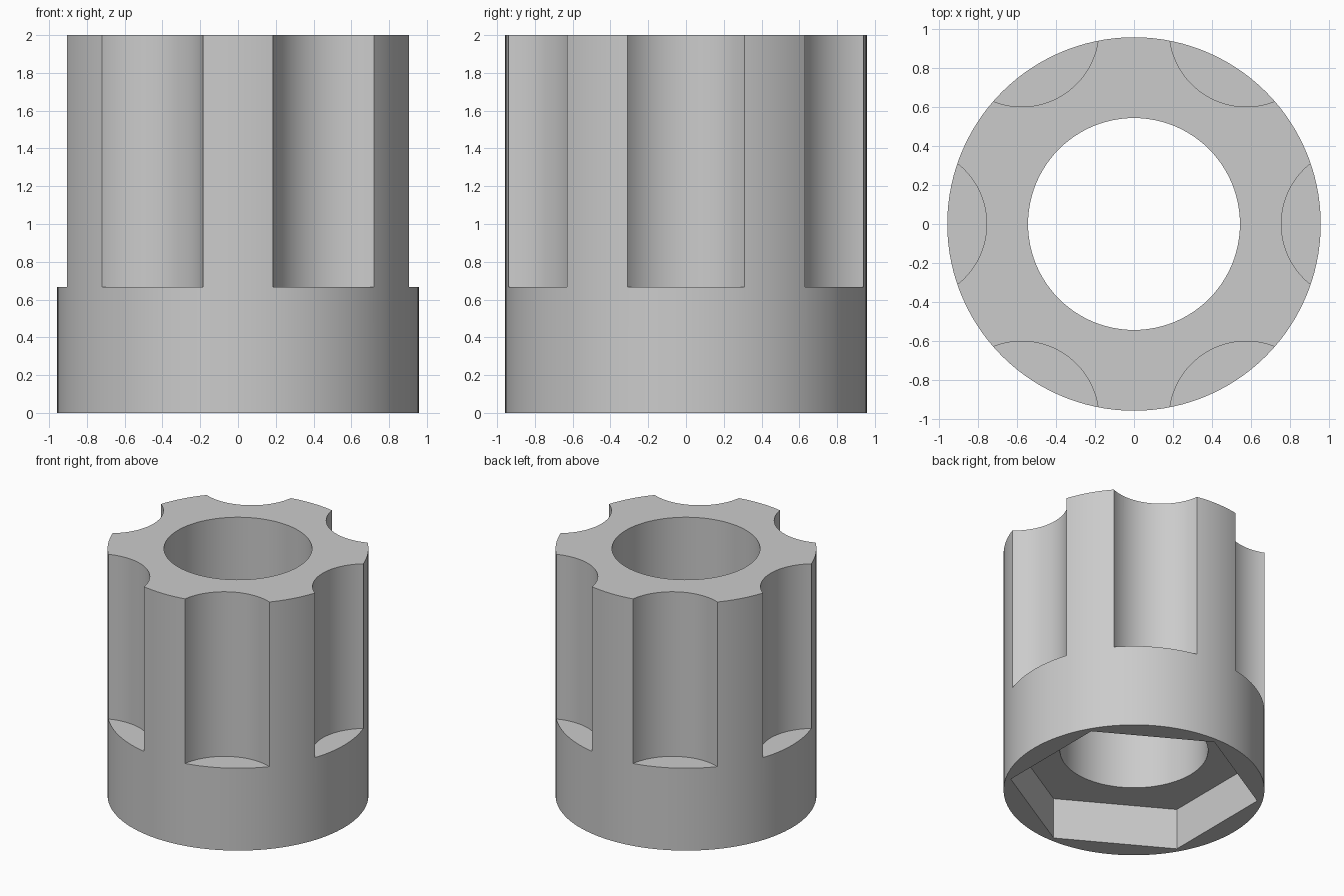
import bpy
import bmesh
from math import cos, sin, pi, radians

if "Cube" in bpy.data.objects:
    bpy.data.objects.remove(bpy.data.objects["Cube"], do_unlink=True)

HEIGHT, RADIUS, BORE = 2.0, 0.957, 0.543
FLUTE_RADIUS, FLUTE_CENTRE, FLUTE_FLOOR = 0.395, 1.15, 0.667
HEX_RADIUS, HEX_DEPTH = 0.918, 0.333

grey = bpy.data.materials.new("plain grey")
grey.use_nodes = True
colour = (0.6, 0.6, 0.6, 1)
grey.diffuse_color = colour
grey.node_tree.nodes["Principled BSDF"].inputs["Base Color"].default_value = colour


def prism(name, radius, sides, bottom, top, x=0.0, y=0.0, turn=0.0):
    """Upright prism made by extruding a regular polygon."""
    bm = bmesh.new()
    ring = [bm.verts.new((x + radius * cos(turn + 2 * pi * i / sides),
                          y + radius * sin(turn + 2 * pi * i / sides), bottom))
            for i in range(sides)]
    base = bm.faces.new(ring)
    grown = bmesh.ops.extrude_face_region(bm, geom=[base], use_keep_orig=True)
    for v in grown["geom"]:
        if isinstance(v, bmesh.types.BMVert):
            v.co.z = top
    bmesh.ops.recalc_face_normals(bm, faces=bm.faces)
    mesh = bpy.data.meshes.new(name)
    bm.to_mesh(mesh)
    bm.free()
    mesh.materials.append(grey)
    obj = bpy.data.objects.new(name, mesh)
    bpy.context.collection.objects.link(obj)
    return obj


# Round body
body = prism("fluted_socket", RADIUS, 120, 0, HEIGHT)

# Cutters: through bore, hexagonal pocket underneath, six side flutes
cutters = [
    prism("bore_cutter", BORE, 96, -0.2, HEIGHT + 0.2),
    prism("hex_pocket_cutter", HEX_RADIUS, 6, -0.2, HEX_DEPTH, turn=radians(30)),
]
for k in range(6):
    a = radians(60 * k)
    cutters.append(prism("flute_cutter", FLUTE_RADIUS, 96, FLUTE_FLOOR, HEIGHT + 0.2,
                         FLUTE_CENTRE * cos(a), FLUTE_CENTRE * sin(a), a))

bpy.ops.object.select_all(action="DESELECT")
bpy.context.view_layer.objects.active = body
body.select_set(True)
for cutter in cutters:
    cutter.hide_render = True
    mod = body.modifiers.new("cut", "BOOLEAN")
    mod.operation = "DIFFERENCE"
    mod.solver = "EXACT"
    mod.object = cutter
    bpy.ops.object.modifier_apply(modifier=mod.name)
    bpy.data.objects.remove(cutter, do_unlink=True)

# Smooth curved walls, crisp edges
bpy.ops.object.shade_smooth_by_angle(angle=radians(25))
